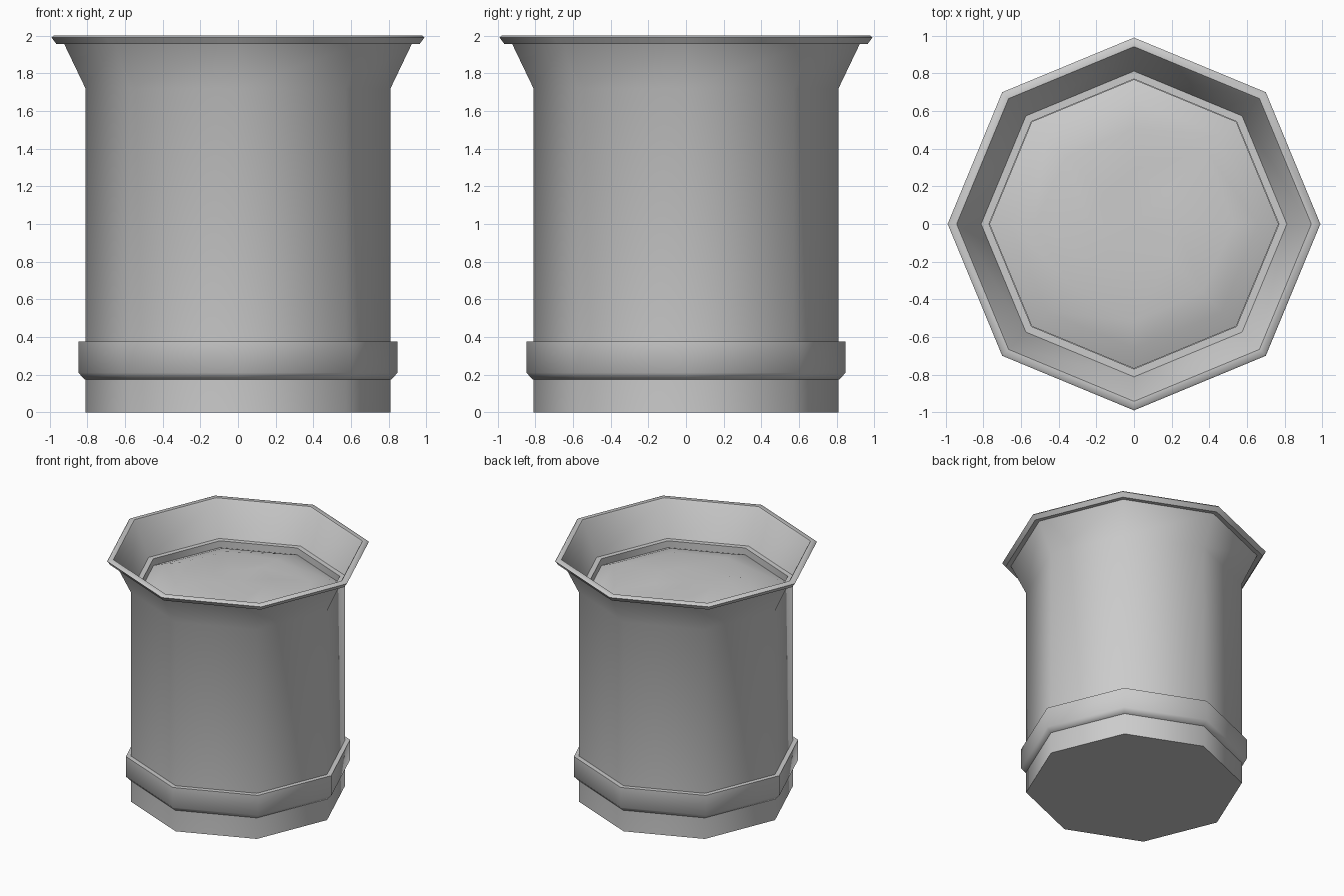
import bpy, bmesh, math, random

if "Cube" in bpy.data.objects:
    bpy.data.objects.remove(bpy.data.objects["Cube"])

random.seed(4)
SIDES = 8


def ring(bm, r, z, jitter_r=0.0, jitter_z=0.0):
    verts = []
    for i in range(SIDES):
        a = 2 * math.pi * i / SIDES
        rr = r + random.uniform(-jitter_r, jitter_r)
        zz = z + random.uniform(-jitter_z, jitter_z)
        verts.append(bm.verts.new((rr * math.cos(a), rr * math.sin(a), zz)))
    return verts


def bridge(bm, a, b):
    for i in range(SIDES):
        j = (i + 1) % SIDES
        bm.faces.new((a[i], a[j], b[j], b[i]))


def finish(bm, name, angle):
    bmesh.ops.recalc_face_normals(bm, faces=bm.faces)
    mesh = bpy.data.meshes.new(name)
    bm.to_mesh(mesh)
    bm.free()
    ob = bpy.data.objects.new(name, mesh)
    bpy.context.collection.objects.link(ob)
    bpy.ops.object.select_all(action='DESELECT')
    ob.select_set(True)
    bpy.context.view_layer.objects.active = ob
    bpy.ops.object.shade_smooth_by_angle(angle=math.radians(angle))
    return ob


def lathe(name, profile, closed=False, angle=50):
    # eight-sided turned shape; open profiles get a cap at each end
    bm = bmesh.new()
    rings = [ring(bm, r, z) for r, z in profile]
    for a, b in zip(rings, rings[1:]):
        bridge(bm, a, b)
    if closed:
        bridge(bm, rings[-1], rings[0])
    else:
        bm.faces.new(rings[0])
        bm.faces.new(rings[-1])
    return finish(bm, name, angle)


# pot wall with flared mouth, rolled lip and inner ledge
lathe("pot_body", [
    (0.81, 0.0), (0.81, 1.72), (0.925, 1.96), (0.965, 1.956),
    (0.99, 1.99), (0.98, 2.0), (0.942, 2.0), (0.932, 1.985),
    (0.812, 1.725), (0.77, 1.725), (0.77, 1.66)])

# raised band near the foot
lathe("base_band", [
    (0.80, 0.175), (0.815, 0.175), (0.848, 0.21),
    (0.848, 0.375), (0.80, 0.375)], closed=True)

# soil mound: sloped border, then a lumpy surface
bm = bmesh.new()
edge = ring(bm, 0.768, 1.67)
shoulder = ring(bm, 0.66, 1.715)
outer = ring(bm, 0.50, 1.73, 0.05, 0.03)
inner = ring(bm, 0.25, 1.74, 0.05, 0.025)
for a, b in ((edge, shoulder), (shoulder, outer), (outer, inner)):
    bridge(bm, a, b)
centre = bm.verts.new((0, 0, 1.745))
for i in range(SIDES):
    bm.faces.new((inner[i], inner[(i + 1) % SIDES], centre))
finish(bm, "soil", 50)
